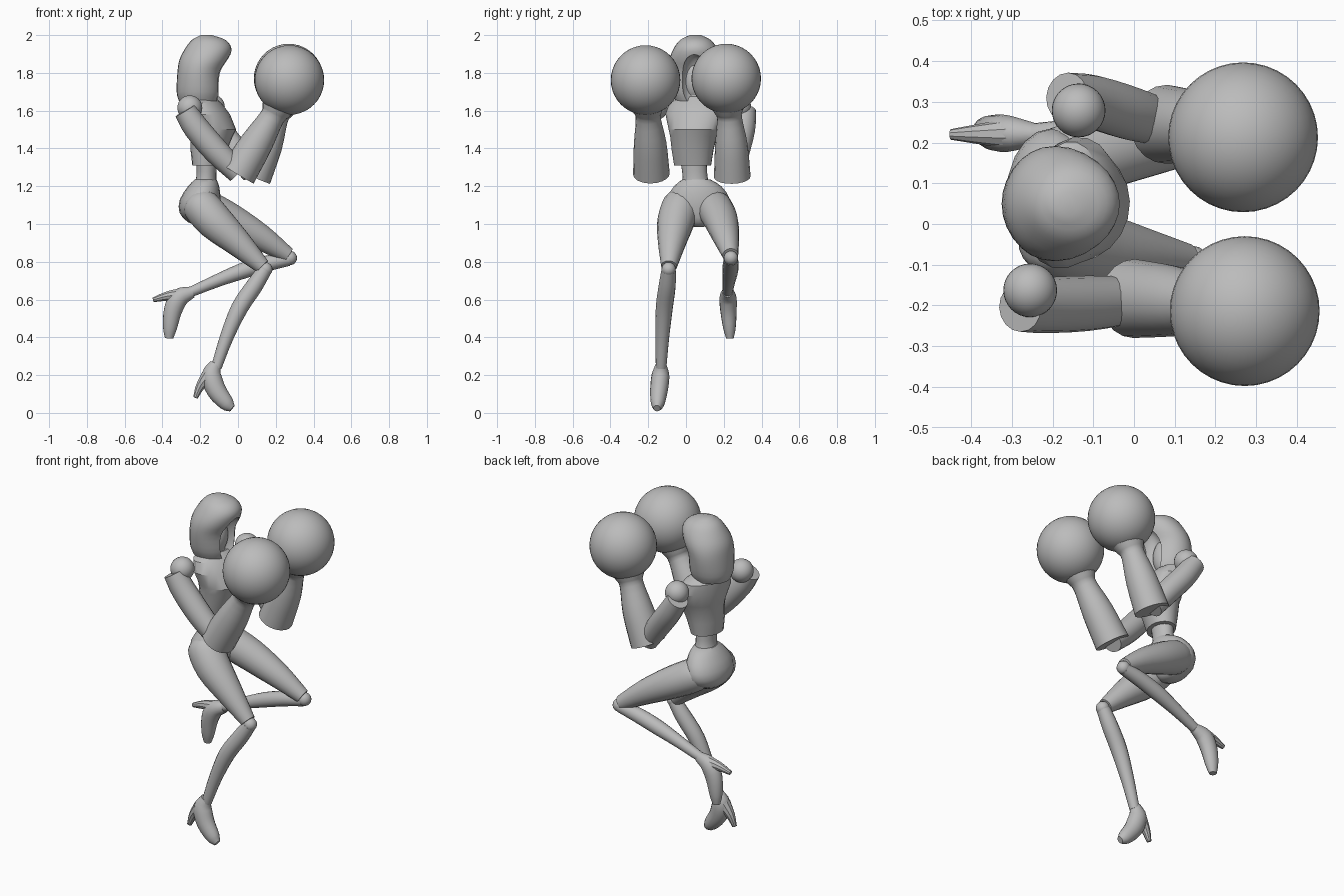
import bpy, bmesh, math
from mathutils import Vector, Matrix

cube = bpy.data.objects.get("Cube")
if cube:
    bpy.data.objects.remove(cube, do_unlink=True)

grey = bpy.data.materials.new("matte grey")
grey.use_nodes = True
grey.diffuse_color = (0.5, 0.5, 0.5, 1)
bsdf = grey.node_tree.nodes["Principled BSDF"]
bsdf.inputs["Base Color"].default_value = (0.5, 0.5, 0.5, 1)
bsdf.inputs["Roughness"].default_value = 0.7


def finish(name, bm, angle=35):
    """Turn a bmesh into a named, shaded object."""
    bmesh.ops.recalc_face_normals(bm, faces=bm.faces)
    mesh = bpy.data.meshes.new(name)
    bm.to_mesh(mesh)
    bm.free()
    mesh.materials.append(grey)
    obj = bpy.data.objects.new(name, mesh)
    bpy.context.collection.objects.link(obj)
    smooth(obj, angle)
    return obj


def smooth(obj, angle):
    bpy.ops.object.select_all(action="DESELECT")
    obj.select_set(True)
    bpy.context.view_layer.objects.active = obj
    bpy.ops.object.shade_smooth_by_angle(angle=math.radians(angle))


def skin(name, rings, angle=35):
    """Bridge a list of point rings and cap both ends."""
    bm = bmesh.new()
    loops = [[bm.verts.new(p) for p in ring] for ring in rings]
    n = len(loops[0])
    for a, b in zip(loops, loops[1:]):
        for i in range(n):
            j = (i + 1) % n
            bm.faces.new((a[i], a[j], b[j], b[i]))
    bm.faces.new(loops[0])
    bm.faces.new(loops[-1])
    return finish(name, bm, angle)


def spline(points, steps):
    """Catmull-Rom curve through points of any dimension."""
    pts = [Vector(p) for p in points]
    ext = [pts[0] * 2 - pts[1]] + pts + [pts[-1] * 2 - pts[-2]]
    out = []
    for a, b, c, d in zip(ext, ext[1:], ext[2:], ext[3:]):
        for s in range(steps):
            t = s / steps
            out.append(0.5 * (2 * b + (c - a) * t + (2 * a - 5 * b + 4 * c - d) * t * t
                              + (3 * b - a - 3 * c + d) * t ** 3))
    return out + [pts[-1]]


def limb(name, points, steps=3, sides=16, flat=1.0):
    """Tapered tube through (x, y, z, radius); flat scales its width along y."""
    path = spline(points, steps)
    rings = []
    for i, p in enumerate(path):
        tangent = (path[min(i + 1, len(path) - 1)] - path[max(i - 1, 0)]).xyz.normalized()
        side = (Vector((0, 1, 0)) - tangent * tangent.y).normalized()
        up = tangent.cross(side)
        ring = []
        for k in range(sides):
            a = math.tau * k / sides
            ring.append(p.xyz + p.w * (side * math.cos(a) * flat + up * math.sin(a)))
        rings.append(ring)
    return skin(name, rings)


def body(name, sections, yaw=0, steps=1, sides=20, angle=35):
    """Stack of ellipses (z, centre x, centre y, radius x, radius y)."""
    rings = []
    turn = Matrix.Rotation(math.radians(yaw), 3, "Z")
    for z, cx, cy, rx, ry in spline(sections, steps):
        rings.append([Vector((cx, cy, z)) + turn @ Vector((rx * math.cos(a), ry * math.sin(a), 0))
                      for a in (math.tau * k / sides for k in range(sides))])
    return skin(name, rings, angle)


def ball(name, centre, size, segments=32):
    bm = bmesh.new()
    size = size if isinstance(size, tuple) else (size,) * 3
    bmesh.ops.create_uvsphere(bm, u_segments=segments, v_segments=segments // 2, radius=1,
                              matrix=Matrix.LocRotScale(Vector(centre), None, Vector(size)))
    return finish(name, bm)


# Hood with a face opening
hood = body("hood", [(1.65, -.207, .05, .105, .105), (1.70, -.207, .05, .118, .125),
                     (1.80, -.203, .05, .118, .14), (1.87, -.18, .05, .13, .138),
                     (1.93, -.157, .05, .122, .115), (1.975, -.155, .05, .088, .08),
                     (2.0, -.168, .05, .03, .03)], steps=3, sides=28)
opening = ball("opening_cutter", (-.06, .045, 1.75), (.095, .075, .15))
opening.hide_render = True
cut = hood.modifiers.new("opening", "BOOLEAN")
cut.object = opening
cut.solver = "EXACT"
bpy.context.view_layer.objects.active = hood
bpy.ops.object.modifier_apply(modifier="opening")
bpy.data.objects.remove(opening, do_unlink=True)
smooth(hood, 35)
ball("face", (-.18, .048, 1.76), (.066, .066, .11))
limb("neck", [(-.19, .055, 1.6, .055), (-.18, .05, 1.72, .05)])

# Torso
body("chest", [(1.31, -.165, .035, .075, .1), (1.39, -.155, .035, .095, .112),
               (1.465, -.14, .04, .112, .125), (1.50, -.135, .045, .124, .138),
               (1.58, -.158, .052, .112, .165), (1.64, -.18, .056, .088, .15),
               (1.675, -.185, .056, .06, .075)], yaw=-15, angle=25)
body("waist", [(1.19, -.175, .055, .065, .08), (1.25, -.168, .048, .053, .066),
               (1.34, -.165, .04, .056, .07)], steps=3)
body("pelvis", [(1.235, -.172, .055, .058, .075), (1.2, -.182, .062, .082, .125),
                (1.13, -.2, .065, .108, .168), (1.06, -.205, .065, .105, .155),
                (1.01, -.19, .065, .075, .075), (.985, -.175, .065, .03, .03)], steps=2)

# Arms: shoulder, upper arm, glove cuff, round glove
arms = {
    "right": ((-.255, -.163, 1.615),
              [(-.28, -.205, 1.6, .06), (-.222, -.2, 1.51, .068),
               (-.115, -.195, 1.385, .068), (0, -.187, 1.27, .058)],
              [(0, -.183, 1.265, .097), (.1, -.19, 1.43, .086), (.178, -.2, 1.56, .066),
               (.2, -.202, 1.6, .078), (.24, -.208, 1.68, .115)],
              (.272, -.214, 1.762)),
    "left": ((-.136, .279, 1.62),
             [(-.165, .312, 1.6, .06), (-.1, .3, 1.5, .066),
              (-.01, .272, 1.385, .066), (.075, .248, 1.265, .056)],
             [(.08, .245, 1.25, .097), (.15, .24, 1.42, .086), (.2, .23, 1.56, .066),
              (.215, .226, 1.6, .078), (.245, .217, 1.68, .115)],
             (.268, .213, 1.77)),
}
for side, (shoulder, upper, cuff, glove) in arms.items():
    ball(side + "_shoulder", shoulder, .066)
    limb(side + "_upper_arm", upper)
    limb(side + "_cuff", cuff, sides=20)
    ball(side + "_glove", glove, .184, 40)

# Legs: thigh, knee, shin, shoe, heel
legs = {
    "right": ([(-.225, -.01, 1.13, .07), (-.2, -.025, 1.1, .098), (-.12, -.055, 1.01, .098),
               (0, -.075, .9, .074), (.13, -.09, .775, .042)],
              (.145, -.092, .76),
              [(.14, -.092, .755, .038), (.085, -.1, .67, .045), (.008, -.115, .555, .045),
               (-.06, -.125, .4, .036), (-.115, -.132, .24, .028)],
              [(-.118, -.132, .262, .03), (-.14, -.135, .2, .052), (-.115, -.143, .12, .052),
               (-.06, -.15, .05, .04), (-.03, -.154, .024, .02)],
              [(-.155, -.137, .2, .04), (-.2, -.138, .14, .025), (-.225, -.14, .08, .013)]),
    "left": ([(-.21, .14, 1.13, .07), (-.17, .15, 1.09, .093), (-.04, .185, 1.02, .09),
              (.12, .212, .93, .07), (.265, .235, .835, .042)],
             (.275, .238, .82),
             [(.27, .238, .815, .036), (.15, .237, .79, .042), (.02, .234, .75, .042),
              (-.11, .228, .7, .034), (-.25, .22, .64, .027)],
             [(-.24, .22, .64, .03), (-.31, .222, .61, .05), (-.345, .225, .54, .048),
              (-.36, .23, .45, .037), (-.365, .233, .395, .022)],
             [(-.3, .222, .625, .038), (-.375, .221, .618, .026), (-.45, .22, .598, .013)]),
}
for side, (thigh, knee, shin, shoe, heel) in legs.items():
    limb(side + "_thigh", thigh, sides=18)
    ball(side + "_knee", knee, .038, 16)
    limb(side + "_shin", shin)
    limb(side + "_shoe", shoe, flat=.9)
    limb(side + "_heel", heel, sides=10)
